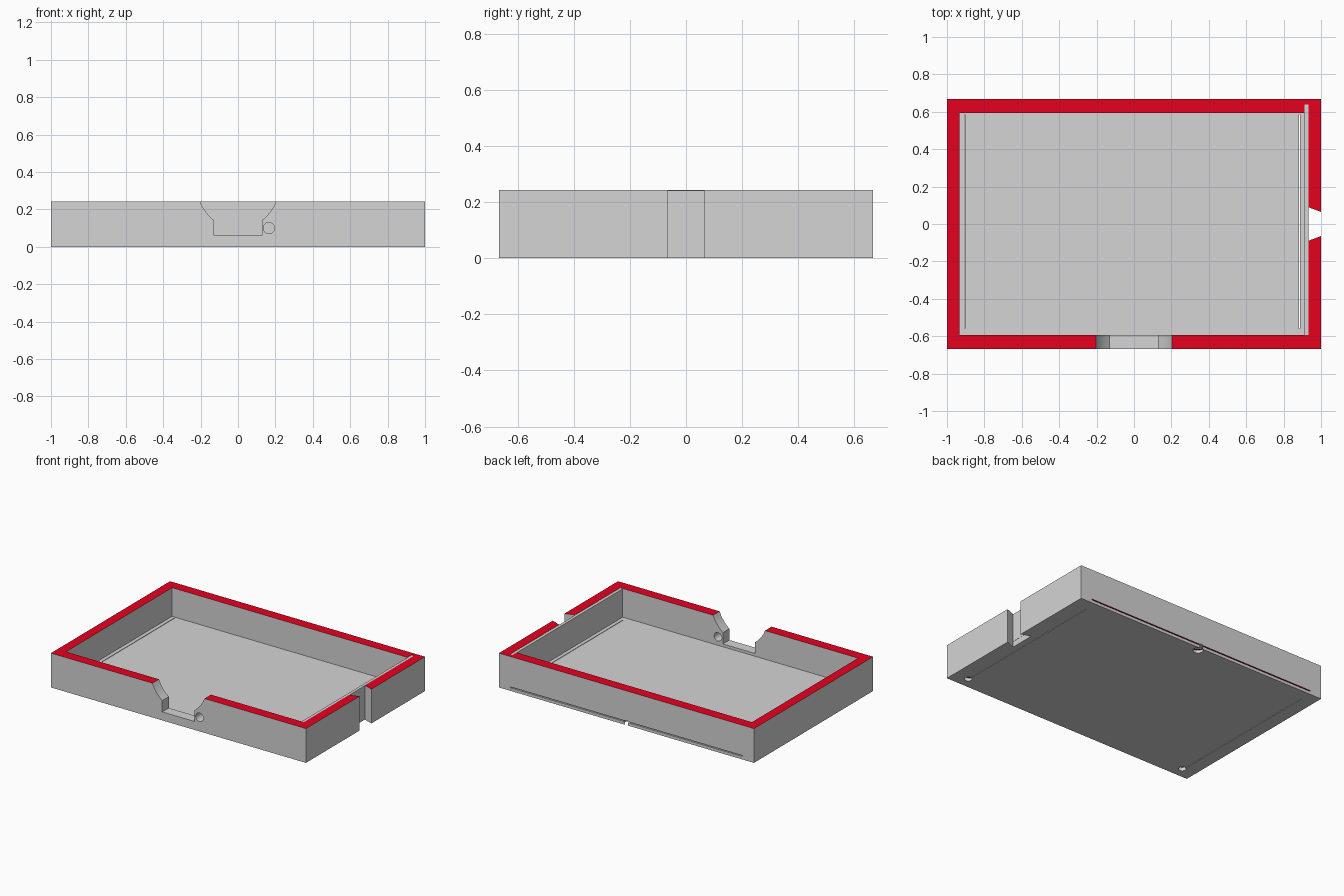
import bpy, bmesh, math
from mathutils import Vector

cube = bpy.data.objects.get("Cube")
if cube:
    bpy.data.objects.remove(cube, do_unlink=True)


def material(name, rgb):
    m = bpy.data.materials.new(name)
    m.use_nodes = True
    color = (*rgb, 1)
    m.diffuse_color = color
    m.node_tree.nodes["Principled BSDF"].inputs["Base Color"].default_value = color
    return m


gray = material("light gray", (0.66, 0.66, 0.66))
red = material("rim red", (0.79, 0.0, 0.014))


def prism(name, points, axis, start, end):
    """Extrude a closed outline along x, y or z; points use the other two axes."""
    bm = bmesh.new()
    verts = []
    for p in points:
        co = list(p)
        co.insert(axis, start)
        verts.append(bm.verts.new(co))
    face = bm.faces.new(verts)
    extruded = bmesh.ops.extrude_face_region(bm, geom=[face])["geom"]
    offset = Vector((0, 0, 0))
    offset[axis] = end - start
    bmesh.ops.translate(bm, vec=offset, verts=[g for g in extruded if isinstance(g, bmesh.types.BMVert)])
    bmesh.ops.recalc_face_normals(bm, faces=bm.faces)
    mesh = bpy.data.meshes.new(name)
    bm.to_mesh(mesh)
    bm.free()
    obj = bpy.data.objects.new(name, mesh)
    bpy.context.collection.objects.link(obj)
    mesh.materials.append(gray)
    return obj


def box(name, x0, x1, y0, y1, z0, z1):
    return prism(name, [(x0, y0), (x1, y0), (x1, y1), (x0, y1)], 2, z0, z1)


def circle(cx, cy, r, n=24):
    return [(cx + r * math.cos(2 * math.pi * i / n), cy + r * math.sin(2 * math.pi * i / n)) for i in range(n)]


HEIGHT, FLOOR, HALF_Y = 0.243, 0.04, 0.667
INNER_X, INNER_Y = 0.933, 0.594
SLOT_LOW, SLOT_HIGH = 0.021, 0.028
tray = box("tray", -1, 1, -HALF_Y, HALF_Y, 0, HEIGHT)

# Main cavity and the pocket that holds the end of the side panel
cutters = [box("cavity", -INNER_X, INNER_X, -INNER_Y, INNER_Y, FLOOR, 0.4),
           box("panel_pocket", 0.912, INNER_X, 0.5, 0.64, FLOOR, 0.4)]

# Cable opening in the front wall, with bowl-shaped shoulders
right = [(0.127, 0.06), (0.127, 0.14), (0.15, 0.161), (0.171, 0.185), (0.19, 0.213), (0.204, HEIGHT), (0.204, 0.3)]
outline = right + [(-x, z) for x, z in reversed(right)]
cutters.append(prism("front_opening", outline, 1, -0.8, -0.55))
cutters.append(prism("front_hole", circle(0.165, 0.1, 0.03), 1, -0.8, -0.55))

# Dovetail gap in the side wall
cutters.append(prism("dovetail", [(0.932, -0.09), (1.067, -0.04), (1.067, 0.04), (0.932, 0.09)], 2, -0.1, 0.4))

# Sheet slot inside the floor, open at the back, with a finger hole
cutters.append(box("sheet_slot", -0.91, 0.91, -0.615, 0.8, SLOT_LOW, SLOT_HIGH))
cutters.append(prism("finger_hole", circle(0, 0.636, 0.033), 2, -0.1, 0.032))

# Narrow floor slits and push-out holes at both sides
for slit_x, hole_x in ((-0.905, -0.895), (0.885, 0.89)):
    cutters.append(box("floor_slit", slit_x - 0.002, slit_x + 0.002, -0.56, 0.585, -0.1, 0.1))
    cutters.append(prism("push_hole", circle(hole_x, -0.588, 0.025), 2, -0.1, 0.025))

bpy.context.view_layer.objects.active = tray
for cutter in cutters:
    cutter.hide_render = True
    mod = tray.modifiers.new(cutter.name, "BOOLEAN")
    mod.operation = "DIFFERENCE"
    mod.solver = "EXACT"
    mod.object = cutter
    bpy.ops.object.modifier_apply(modifier=mod.name)
for cutter in cutters:
    bpy.data.objects.remove(cutter, do_unlink=True)

# Red on the rim top and the slot ceiling
tray.data.materials.clear()
tray.data.materials.append(gray)
tray.data.materials.append(red)
for f in tray.data.polygons:
    rim = f.normal.z > 0.9 and f.center.z > HEIGHT - 0.002
    ceiling = f.normal.z < -0.9 and abs(f.center.z - SLOT_HIGH) < 0.002
    f.material_index = 1 if rim or ceiling else 0

# Thin panel standing inside the side wall
box("side_panel", 0.912, INNER_X, -INNER_Y, 0.64, FLOOR, HEIGHT - 0.002)

bpy.ops.object.select_all(action="DESELECT")
tray.select_set(True)
bpy.ops.object.shade_smooth_by_angle(angle=math.radians(30))
